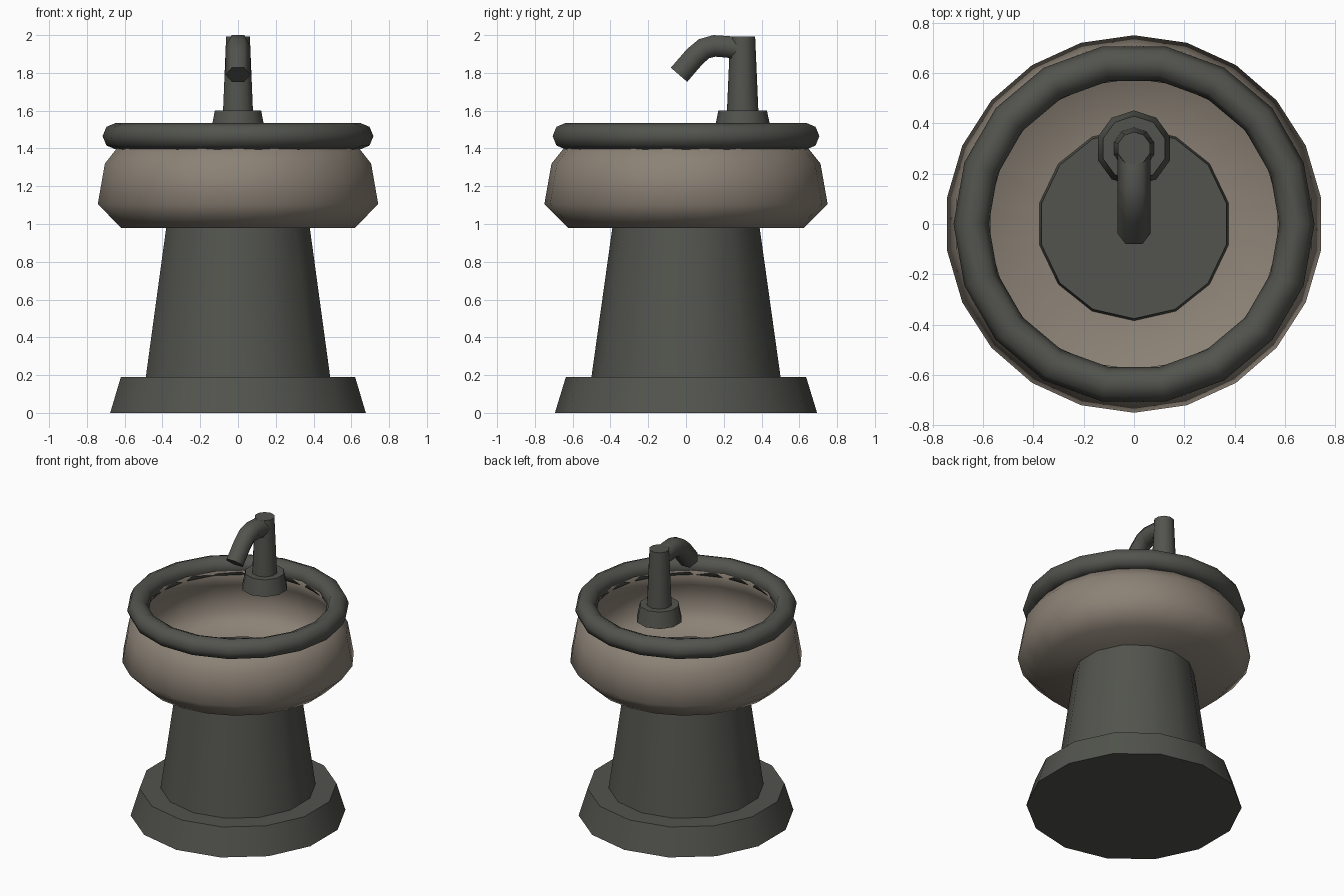
import bpy, bmesh, math
from mathutils import Vector

if "Cube" in bpy.data.objects:
    bpy.data.objects.remove(bpy.data.objects["Cube"])


def material(name, color):
    m = bpy.data.materials.new(name)
    m.diffuse_color = (*color, 1)
    m.use_nodes = True
    m.node_tree.nodes["Principled BSDF"].inputs["Base Color"].default_value = m.diffuse_color
    return m


DARK = material("dark grey metal", (0.085, 0.088, 0.075))
STONE = material("warm grey stone", (0.262, 0.223, 0.181))


def finish(bm, name, mat, angle):
    bmesh.ops.recalc_face_normals(bm, faces=bm.faces)
    me = bpy.data.meshes.new(name)
    bm.to_mesh(me)
    bm.free()
    ob = bpy.data.objects.new(name, me)
    bpy.context.collection.objects.link(ob)
    me.materials.append(mat)
    smooth(ob, angle)
    return ob


def smooth(ob, angle):
    bpy.ops.object.select_all(action='DESELECT')
    ob.select_set(True)
    bpy.context.view_layer.objects.active = ob
    bpy.ops.object.shade_smooth_by_angle(angle=math.radians(angle))


def skin(bm, rings):
    """Join rings of vertices with quads and cap both ends."""
    n = len(rings[0])
    for a, b in zip(rings, rings[1:]):
        for i in range(n):
            j = (i + 1) % n
            bm.faces.new((a[i], a[j], b[j], b[i]))
    bm.faces.new(rings[0])
    bm.faces.new(rings[-1])


def lathe(name, profile, sides, mat, y=0.0, angle=45):
    bm = bmesh.new()
    rings = []
    for r, z in profile:
        angs = [-math.pi / 2 + math.tau * i / sides for i in range(sides)]
        rings.append([bm.verts.new((r * math.cos(a), y + r * math.sin(a), z)) for a in angs])
    skin(bm, rings)
    return finish(bm, name, mat, angle)


# Plinth and tapering pedestal, which pokes through the bowl floor as a drain disc
lathe("plinth", [(0.694, 0), (0.636, 0.19)], 14, DARK)
lathe("pedestal", [(0.502, 0.18), (0.376, 1.08)], 14, DARK)

# Hollow bowl: outer wall up to the lip, then down the inside
lathe("bowl", [(0.625, 0.98), (0.75, 1.105), (0.712, 1.32), (0.60, 1.46),
               (0.577, 1.45), (0.67, 1.31), (0.70, 1.125), (0.60, 1.025), (0.30, 1.02)],
      22, STONE, angle=120)

# Rounded rim
bpy.ops.mesh.primitive_torus_add(major_segments=18, minor_segments=8, major_radius=0.647,
                                 minor_radius=0.07, location=(0, 0, 1.465))
rim = bpy.context.object
rim.name = "rim"
rim.data.materials.append(DARK)
smooth(rim, 60)

# Tap collar and post
lathe("tap_collar", [(0.151, 1.49), (0.129, 1.6)], 10, DARK, y=0.3)
lathe("tap_post", [(0.084, 1.58), (0.066, 1.993)], 10, DARK, y=0.3)

# Six-sided spout swept along a bent path in the y-z plane
path = [Vector((0, y, z)) for y, z in [(0.30, 1.925), (0.22, 1.938), (0.15, 1.943),
                                       (0.095, 1.928), (0.045, 1.885), (-0.037, 1.79)]]
bm = bmesh.new()
rings = []
for k, p in enumerate(path):
    t = (path[min(k + 1, len(path) - 1)] - path[max(k - 1, 0)]).normalized()
    side = Vector((1, 0, 0))
    up = side.cross(t)
    rings.append([bm.verts.new(p + 0.066 * (side * math.cos(a) + up * math.sin(a)))
                  for a in (math.tau * i / 6 for i in range(6))])
skin(bm, rings)
finish(bm, "spout", DARK, 70)
